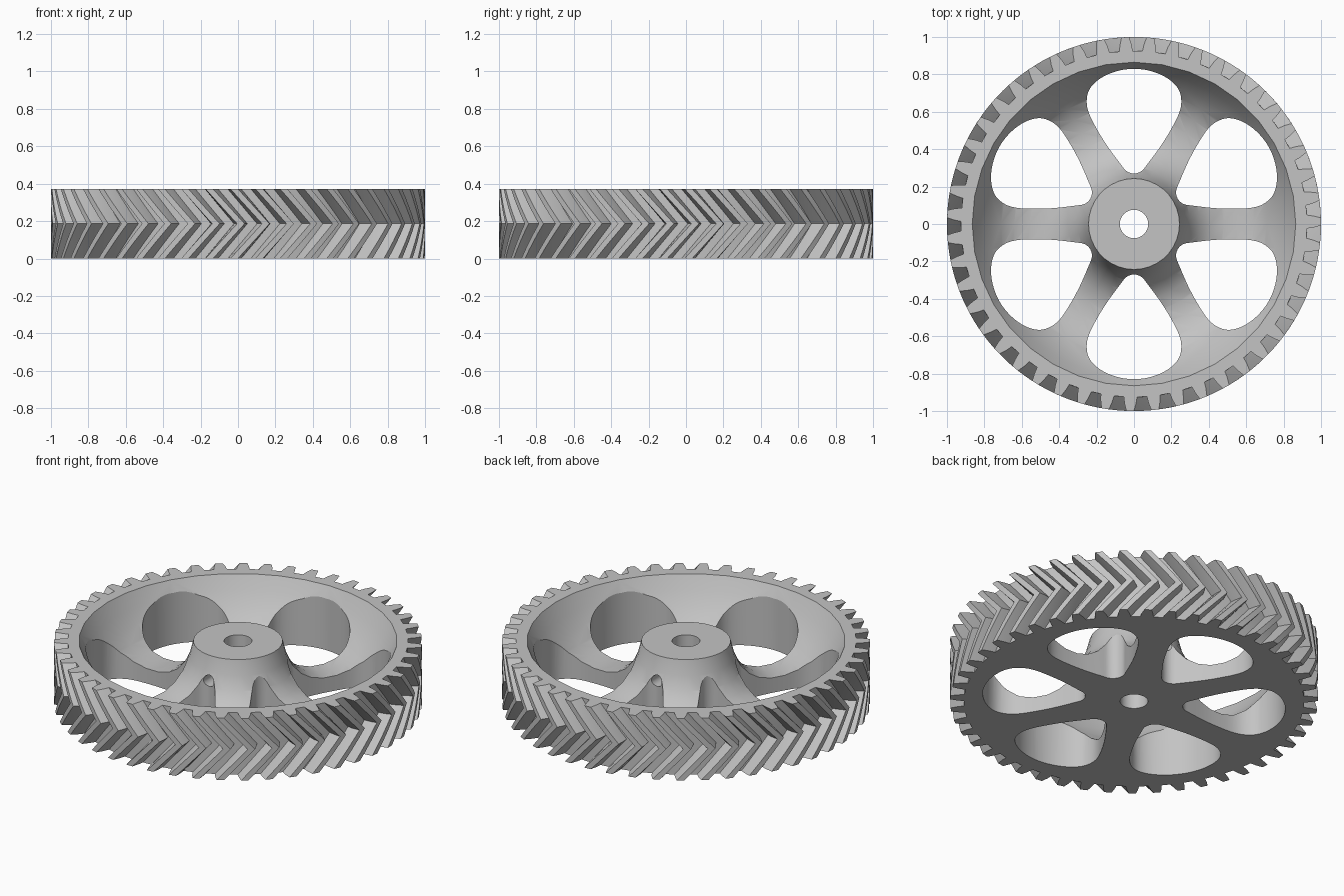
import bpy, bmesh
from math import sin, cos, pi, tau
from mathutils import Matrix

cube = bpy.data.objects.get("Cube")
if cube:
    bpy.data.objects.remove(cube, do_unlink=True)

HEIGHT, TEETH, TWIST = 0.372, 47, 0.17

grey = bpy.data.materials.new("light_grey")
grey.use_nodes = True
grey.diffuse_color = (0.55, 0.55, 0.55, 1)
grey.node_tree.nodes["Principled BSDF"].inputs["Base Color"].default_value = (0.55, 0.55, 0.55, 1)


def make_object(name, bm):
    bmesh.ops.recalc_face_normals(bm, faces=bm.faces)
    mesh = bpy.data.meshes.new(name)
    bm.to_mesh(mesh)
    bm.free()
    mesh.materials.append(grey)
    obj = bpy.data.objects.new(name, mesh)
    bpy.context.collection.objects.link(obj)
    return obj


def loft(bm, rings, cap=True, close=False):
    """Join rings of points with quads, then cap the ends or close the loop."""
    loops = [[bm.verts.new(p) for p in ring] for ring in rings]
    n = len(loops[0])
    pairs = list(zip(loops, loops[1:]))
    if close:
        pairs.append((loops[-1], loops[0]))
    for a, b in pairs:
        for i in range(n):
            j = (i + 1) % n
            bm.faces.new((a[i], a[j], b[j], b[i]))
    if cap:
        bm.faces.new(loops[0][::-1])
        bm.faces.new(loops[-1])


def smooth_loop(pts, steps):
    """Closed Catmull-Rom curve through the points."""
    out, n = [], len(pts)
    for i in range(n):
        a, b, c, d = (pts[(i + k) % n] for k in (-1, 0, 1, 2))
        for s in range(steps):
            t = s / steps
            out.append(tuple(
                0.5 * (2 * q + (r - p) * t + (2 * p - 5 * q + 4 * r - u) * t * t
                       + (3 * q - p - 3 * r + u) * t ** 3)
                for p, q, r, u in zip(a, b, c, d)))
    return out


# Herringbone toothed blank: the section turns forward to mid height, then back
tooth = [(-0.29, 0.925), (-0.24, 0.96), (-0.15, 1.0), (0.15, 1.0), (0.24, 0.96), (0.29, 0.925)]
pitch = tau / TEETH
phase = 1.55 + pitch / 2
steps = 8
rings = []
for s in range(steps + 1):
    f = s / steps
    turn = phase + TWIST * (1 - abs(2 * f - 1))
    rings.append([(r * cos(turn + (k + o) * pitch), r * sin(turn + (k + o) * pitch), f * HEIGHT)
                  for k in range(TEETH) for o, r in tooth])
bm = bmesh.new()
loft(bm, rings)
gear = make_object("herringbone_gear", bm)

cutters = []

# Hollow between hub and rim
hollow = [(0.243, 0.5), (0.243, HEIGHT), (0.265, 0.285), (0.30, 0.21), (0.35, 0.15), (0.41, 0.11),
          (0.48, 0.09), (0.56, 0.09), (0.64, 0.11), (0.71, 0.155), (0.77, 0.22),
          (0.82, 0.29), (0.865, HEIGHT), (0.865, 0.5)]
sides = 36
bm = bmesh.new()
loft(bm, [[(r * cos(i * tau / sides), r * sin(i * tau / sides), z) for i in range(sides)]
          for r, z in hollow], cap=False, close=True)
cutters.append(make_object("hollow_cutter", bm))

# Six teardrop windows between the spokes
half = [(0, 0.27), (0.04, 0.283), (0.075, 0.325), (0.145, 0.42), (0.2, 0.51), (0.24, 0.59),
        (0.253, 0.655), (0.238, 0.72), (0.185, 0.775), (0.1, 0.815), (0, 0.83)]
outline = smooth_loop(half + [(-x, y) for x, y in half[-2:0:-1]], 4)
bm = bmesh.new()
for k in range(6):
    a = k * tau / 6
    spun = [(x * cos(a) - y * sin(a), x * sin(a) + y * cos(a)) for x, y in outline]
    loft(bm, [[(x, y, z) for x, y in spun] for z in (-0.1, 0.6)])
cutters.append(make_object("window_cutter", bm))


# Axle bore and the cross hole for set screws
def cylinder_cutter(name, radius, depth, matrix):
    bm = bmesh.new()
    bmesh.ops.create_cone(bm, cap_ends=True, segments=32, radius1=radius, radius2=radius,
                          depth=depth, matrix=matrix)
    cutters.append(make_object(name, bm))


cylinder_cutter("bore_cutter", 0.076, 2, Matrix.Identity(4))
cylinder_cutter("screw_hole_cutter", 0.034, 0.8,
                Matrix.Translation((0, 0, 0.235)) @ Matrix.Rotation(pi / 2, 4, 'X'))

for cutter in cutters:
    cutter.hide_render = True
    mod = gear.modifiers.new(cutter.name, 'BOOLEAN')
    mod.operation = 'DIFFERENCE'
    mod.solver = 'EXACT'
    mod.object = cutter

# Bake the cuts and discard the cutters
bpy.context.view_layer.update()
graph = bpy.context.evaluated_depsgraph_get()
baked = bpy.data.meshes.new_from_object(gear.evaluated_get(graph))
gear.modifiers.clear()
gear.data = baked
baked.materials.clear()
baked.materials.append(grey)
for poly in baked.polygons:
    poly.material_index = 0
for cutter in cutters:
    bpy.data.objects.remove(cutter, do_unlink=True)

bpy.ops.object.select_all(action='DESELECT')
gear.select_set(True)
bpy.context.view_layer.objects.active = gear
bpy.ops.object.shade_smooth_by_angle(angle=pi / 7)
